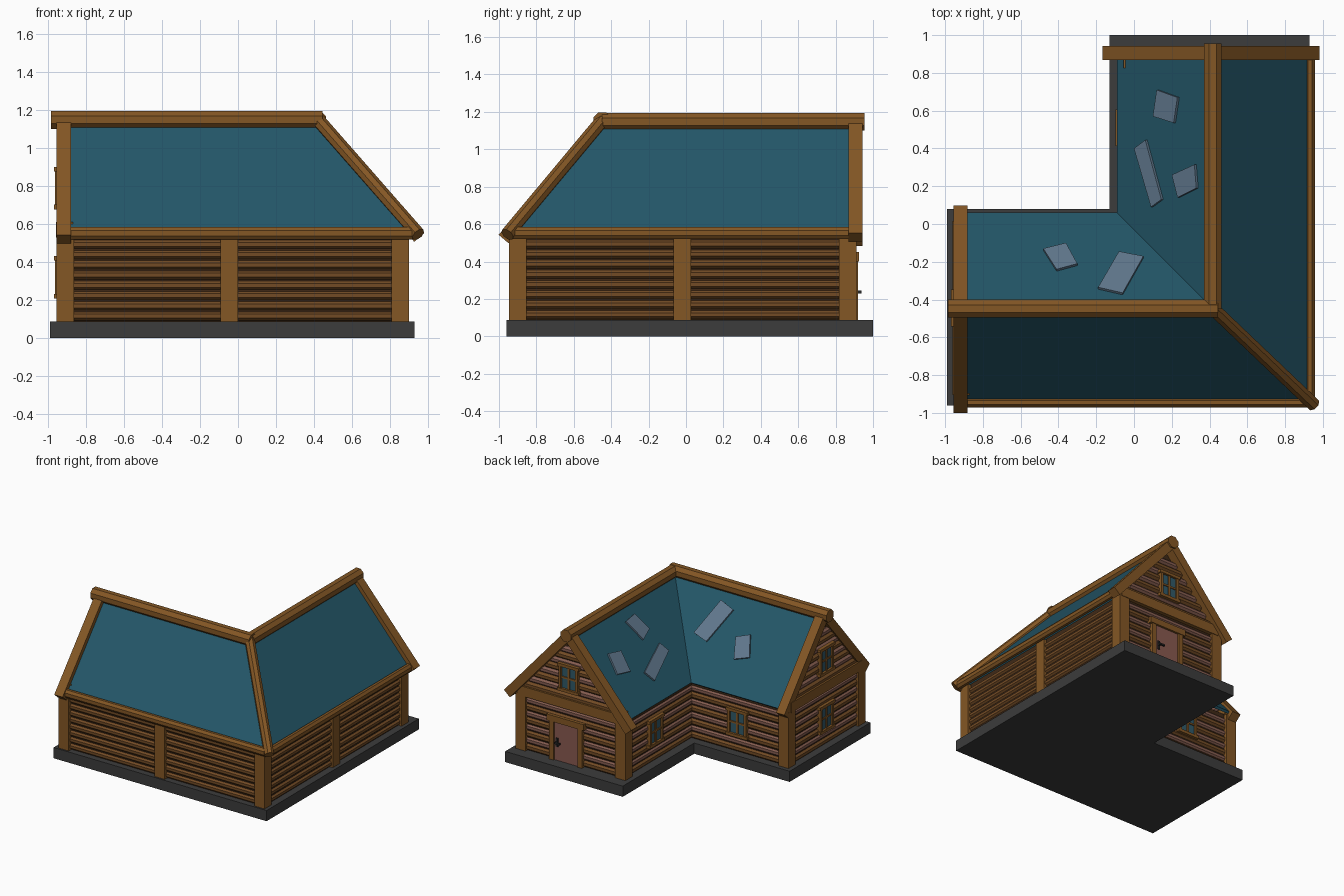
import bpy, bmesh, math
from mathutils import Vector, Matrix

if "Cube" in bpy.data.objects:
    bpy.data.objects.remove(bpy.data.objects["Cube"])


def material(name, r, g, b):
    m = bpy.data.materials.new(name)
    m.diffuse_color = (r, g, b, 1)
    m.use_nodes = True
    m.node_tree.nodes["Principled BSDF"].inputs["Base Color"].default_value = m.diffuse_color
    return m


WOOD = material("timber", .23, .095, .018)
LOG = material("log_brown", .17, .07, .018)
PINK = material("log_pale", .24, .11, .08)
DARK = material("chinking", .05, .022, .008)
ROOF = material("roof_blue", .017, .095, .14)
PATCH = material("patch_grey_blue", .12, .19, .27)
STONE = material("foundation_grey", .045, .045, .045)
DOOR = material("door_red_brown", .25, .10, .08)
GLASS = material("window_glass", .03, .10, .14)
METAL = material("handle_dark", .02, .02, .02)


def finish(name, bm, mat):
    bmesh.ops.recalc_face_normals(bm, faces=bm.faces)
    me = bpy.data.meshes.new(name)
    bm.to_mesh(me)
    bm.free()
    me.materials.append(mat)
    ob = bpy.data.objects.new(name, me)
    bpy.context.collection.objects.link(ob)
    return ob


def boxes(name, mat, items, matrix=Matrix()):
    """items: (x0, x1, y0, y1, z0, z1)"""
    bm = bmesh.new()
    for x0, x1, y0, y1, z0, z1 in items:
        m = Matrix.Translation(((x0 + x1) / 2, (y0 + y1) / 2, (z0 + z1) / 2))
        m = m @ Matrix.Diagonal((x1 - x0, y1 - y0, z1 - z0, 1))
        bmesh.ops.create_cube(bm, size=1, matrix=matrix @ m)
    return finish(name, bm, mat)


def beams(name, mat, pairs, w, h, sides=8):
    """Prisms running from p to q, w wide and h tall in section."""
    bm = bmesh.new()
    k = 1 / math.cos(math.pi / sides)
    for p, q in pairs:
        p, q = Vector(p), Vector(q)
        d = (q - p).normalized()
        s = d.cross(Vector((0, 0, 1))).normalized()
        u = s.cross(d)
        rings = []
        for c in (p, q):
            ring = []
            for i in range(sides):
                a = math.tau * (i + .5) / sides
                ring.append(bm.verts.new(c + k * (s * math.cos(a) * w / 2 + u * math.sin(a) * h / 2)))
            rings.append(ring)
        a, b = rings
        for i in range(sides):
            j = (i + 1) % sides
            bm.faces.new((a[i], a[j], b[j], b[i]))
        bm.faces.new(a)
        bm.faces.new(b)
    return finish(name, bm, mat)


def sheet(name, mat, polys, thick, offset):
    bm = bmesh.new()
    for poly in polys:
        f = bm.faces.new([bm.verts.new(p) for p in poly])
        f.normal_update()
        if f.normal.z < 0:
            f.normal_flip()
    me = bpy.data.meshes.new(name)
    bm.to_mesh(me)
    bm.free()
    me.materials.append(mat)
    ob = bpy.data.objects.new(name, me)
    bpy.context.collection.objects.link(ob)
    mod = ob.modifiers.new("thickness", 'SOLIDIFY')
    mod.thickness, mod.offset = thick, offset


# L-shaped foundation slab
bm = bmesh.new()
outline = [(-.99, -.96), (.93, -.96), (.93, 1), (-.13, 1), (-.13, .08), (-.99, .08)]
face = bm.faces.new([bm.verts.new((x, y, 0)) for x, y in outline])
ext = bmesh.ops.extrude_face_region(bm, geom=[face])
bmesh.ops.translate(bm, vec=(0, 0, .087), verts=[v for v in ext["geom"] if isinstance(v, bmesh.types.BMVert)])
finish("foundation", bm, STONE)

# Corner and middle posts
posts = [(-.91, -.90), (-.045, -.90), (.855, -.90), (.855, -.02),
         (.855, .865), (-.045, .865), (-.91, 0)]
boxes("posts", WOOD, [(x - .046, x + .046, y - .046, y + .046, .08, .54) for x, y in posts])

# Log walls with dark backing
walls = {"front": ((-.9, -.9), (.85, -.9)), "right": ((.86, -.9), (.86, .86)),
         "door_gable": ((.85, .87), (-.04, .87)), "inner_side": ((-.045, .86), (-.045, 0)),
         "inner_back": ((-.04, 0), (-.9, 0)), "left_gable": ((-.915, 0), (-.915, -.9))}
for name, (a, b) in walls.items():
    rows = [.115 + .054 * i for i in range(8)]
    pale = name not in ("front", "right")
    line = lambda zs: [((*a, z), (*b, z)) for z in zs]
    if pale:
        beams(name + "_logs", LOG, line(rows[::2]), .06, .056)
        beams(name + "_pale_logs", PINK, line(rows[1::2]), .054, .052)
    else:
        beams(name + "_logs", LOG, line(rows), .058, .05)
    beams(name + "_backing", DARK, [((*a, .32), (*b, .32))], .03, .46, 4)


# Gable tops: triangle backing, logs, tie beam and barge boards
def gable(name, centre, half, place, plane, barge, ends):
    """place(t, depth, z) maps wall coordinates to the world."""
    rows = [.62 + .054 * i for i in range(8)]

    def logs(zs):
        out = []
        for z in zs:
            r = half * (1.10 - z) / .58
            out.append((place(centre - r, plane, z), place(centre + r, plane, z)))
        return out
    beams(name + "_top_logs", LOG, logs(rows[::2]), .06, .056)
    beams(name + "_top_pale_logs", PINK, logs(rows[1::2]), .054, .052)
    b = bmesh.new()
    b.faces.new([b.verts.new(place(t, plane, z)) for t, z in
                 ((centre - half, .54), (centre + half, .54), (centre, 1.12))])
    finish(name + "_top_backing", b, DARK)
    beams(name + "_tie_beam", WOOD, [(place(centre - half + .03, plane, .57),
                                      place(centre + half - .03, plane, .57))], .09, .08, 4)
    top = place(centre, barge, 1.14)
    beams(name + "_barge_boards", WOOD, [(top, place(t, barge, z)) for t, z in ends], .075, .07, 4)


gable("left_gable", -.445, .49, lambda t, d, z: (d, t, z), -.915, -.918, ((-.975, .52), (.072, .52)))
gable("door_gable", .415, .50, lambda t, d, z: (t, d, z), .87, .905, ((.955, .53), (-.14, .505)))

# Roof slopes meeting at hip and valley
peak, hip, valley = (.42, -.45, 1.14), (.93, -.94, .56), (-.09, .06, .56)
left_top, back_top = (-.93, -.45, 1.14), (.42, .91, 1.14)
sheet("roof_slopes", ROOF, [
    [(-.93, -.94, .56), hip, peak, left_top], [hip, (.93, .91, .56), back_top, peak],
    [left_top, peak, valley, (-.93, .06, .56)], [peak, back_top, (-.09, .91, .56), valley]], .02, -1)

# Ridge, hip and eave beams
beams("ridge_beams", WOOD, [((-.985, -.448, 1.15), (.445, -.448, 1.15)),
                            ((.417, -.45, 1.147), (.417, .955, 1.147))], .095, .095)
beams("hip_beam", WOOD, [((.42, -.45, 1.15), (.95, -.955, .545))], .07, .07)
beams("eave_beams", WOOD, [((-.92, -.945, .552), (.92, -.945, .552)),
                           ((.932, -.93, .552), (.932, .91, .552))], .052, .066)

# Repair patches on the inner slopes
side = [[(.13, .71), (.24, .67), (.22, .535), (.11, .57)],
        [(.01, .40), (.07, .445), (.155, .13), (.10, .09)],
        [(.21, .26), (.33, .315), (.34, .19), (.24, .14)]]
back = [[(-.48, -.14), (-.36, -.11), (-.30, -.22), (-.41, -.25)],
        [(-.08, -.155), (.05, -.18), (-.06, -.375), (-.19, -.345)]]
k = .58 / .51
sheet("roof_patches", PATCH,
      [[(x, y, .562 + (x + .09) * k) for x, y in q] for q in side] +
      [[(x, y, .562 + (.06 - y) * k) for x, y in q] for q in back], .014, 1)


# Four-pane windows, drawn facing +y then turned into place
def window(name, x, y, z, turn):
    m = Matrix.Translation((x, y, z)) @ Matrix.Rotation(math.radians(turn), 4, 'Z')
    w, h, t = .075, .10, .02
    frame = [(s * w - t / 2, s * w + t / 2, -.03, .018, -h, h) for s in (-1, 1)]
    frame += [(-w - .022, w + .022, -.03, .022, s * h - .012, s * h + .012) for s in (-1, 1)]
    frame += [(-.009, .009, -.03, .012, -h, h), (-w, w, -.03, .012, -.007, .007)]
    boxes(name + "_frame", WOOD, frame, m)
    boxes(name + "_glass", GLASS, [(-w, w, -.03, .004, -h, h)], m)


window("door_gable_window", .42, .902, .78, 0)
window("left_upper_window", -.947, -.445, .79, 90)
window("left_lower_window", -.947, -.445, .32, 90)
window("inner_side_window", -.077, .51, .34, 90)
window("inner_back_window", -.49, .032, .33, 0)

# Door with frame and handle
boxes("door", DOOR, [(.335, .55, .86, .908, .087, .40)])
boxes("door_frame", WOOD, [(.295, .335, .86, .92, .087, .41), (.55, .59, .86, .92, .087, .41),
                           (.275, .61, .86, .925, .40, .45)])
boxes("door_handle", METAL, [(.515, .535, .905, .916, .20, .27), (.518, .532, .91, .935, .23, .244),
                             (.485, .532, .926, .938, .23, .244)])
